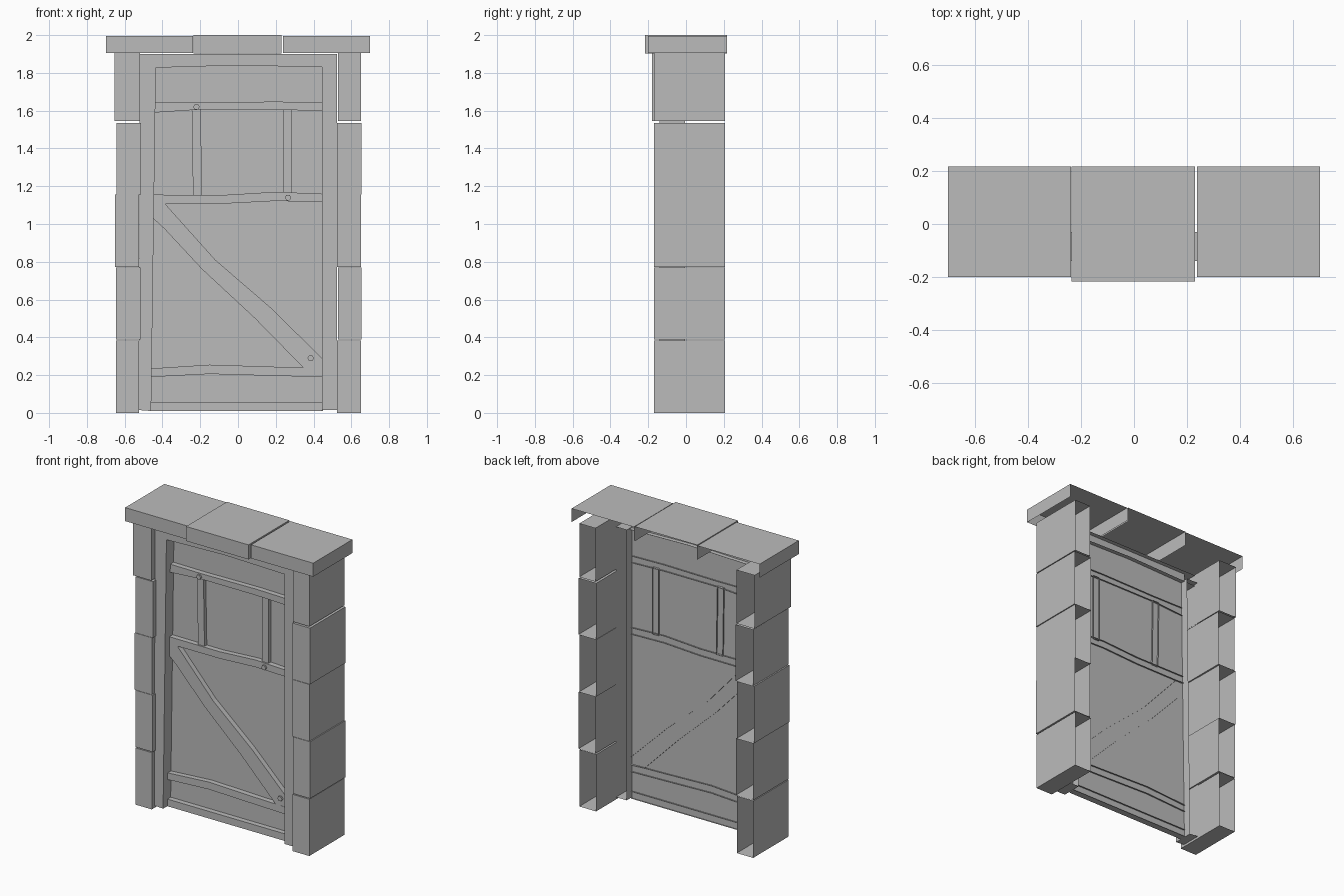
import bpy, math

cube = bpy.data.objects.get("Cube")
if cube:
    bpy.data.objects.remove(cube, do_unlink=True)

grey = bpy.data.materials.new("plain_grey")
grey.use_nodes = True
COLOUR = (0.5, 0.5, 0.5, 1)
grey.diffuse_color = COLOUR
grey.node_tree.nodes["Principled BSDF"].inputs["Base Color"].default_value = COLOUR

BACK = 0.207      # open rear of the stones
PANEL = -0.06     # door boarding
BAR_BACK = -0.05  # rear of the battens
BAR_FRONT = -0.095


def shell(name, outline, front, back, skip=()):
    """Open-backed prism from a counter-clockwise x-z outline; skip lists omitted sides."""
    n = len(outline)
    verts = [(x, y, z) for y in (front, back) for x, z in outline]
    faces = [tuple(range(n))]
    for i in range(n):
        j = (i + 1) % n
        if i not in skip:
            faces.append((j, i, i + n, j + n))
    mesh = bpy.data.meshes.new(name)
    mesh.from_pydata(verts, [], faces)
    mesh.materials.append(grey)
    obj = bpy.data.objects.new(name, mesh)
    bpy.context.collection.objects.link(obj)
    return obj


def rect(x0, x1, z0, z1):
    return [(x0, z0), (x1, z0), (x1, z1), (x0, z1)]


def band(low, high):
    return low + high[::-1]


# Stone pillars: five stacked blocks on each side
joints = [(0, 0.382), (0.388, 0.77), (0.772, 1.155), (1.157, 1.535), (1.545, 1.905)]
left_x = [(0.525, 0.65), (0.53, 0.655), (0.525, 0.65), (0.525, 0.655), (0.53, 0.65)]
right_x = [(-0.645, -0.523), (-0.645, -0.516), (-0.65, -0.523), (-0.643, -0.514), (-0.655, -0.52)]
for side, spans in (("left", left_x), ("right", right_x)):
    for i, ((x0, x1), (z0, z1)) in enumerate(zip(spans, joints)):
        top_stone = i == len(joints) - 1
        front = -0.18 if top_stone and side == "right" else -0.17
        shell(f"{side}_pillar_stone_{i + 1}", rect(x0, x1, z0, z1), front, BACK)

# Capping stones, open underneath
for name, x0, x1, z0, z1, front in (
        ("right", -0.7, -0.238, 1.905, 1.996, -0.2),
        ("middle", -0.235, 0.23, 1.902, 2.0, -0.217),
        ("left", 0.237, 0.7, 1.905, 1.996, -0.2)):
    shell(f"{name}_cap_stone", rect(x0, x1, z0, z1), front, 0.217, skip=(0,))

# Door frame
shell("right_frame_post", [(-0.525, 0.015), (-0.46, 0.01), (-0.435, 1.835), (-0.52, 1.835)],
      -0.14, -0.005)
shell("left_frame_post", rect(0.445, 0.525, 0.015, 1.835), -0.14, -0.005)
shell("frame_header", band([(-0.52, 1.825), (0, 1.84), (0.525, 1.828)],
                           [(-0.52, 1.9), (0, 1.9), (0.525, 1.9)]), -0.14, -0.03)

# Door boarding
shell("door_panel", rect(-0.46, 0.45, 0.01, 1.9), PANEL, PANEL, skip=range(4))

# Horizontal battens
shell("door_sill", rect(-0.46, 0.445, 0.01, 0.058), BAR_FRONT, BAR_BACK)
shell("lower_batten", band([(-0.46, 0.19), (-0.15, 0.206), (0.2, 0.196), (0.445, 0.19)],
                           [(-0.46, 0.235), (-0.15, 0.255), (0.2, 0.244), (0.445, 0.238)]),
      BAR_FRONT, BAR_BACK)
shell("middle_batten", band([(-0.45, 1.107), (-0.07, 1.108), (0.2, 1.122), (0.445, 1.116)],
                            [(-0.45, 1.155), (-0.07, 1.154), (0.2, 1.17), (0.445, 1.16)]),
      BAR_FRONT, BAR_BACK)
shell("upper_batten", band([(-0.44, 1.59), (-0.2, 1.606), (0.2, 1.606), (0.445, 1.598)],
                           [(-0.44, 1.645), (-0.2, 1.643), (0.2, 1.648), (0.445, 1.643)]),
      BAR_FRONT, BAR_BACK)

# Upright slats of the upper part
shell("right_slat", [(-0.238, 1.15), (-0.19, 1.15), (-0.198, 1.61), (-0.245, 1.61)], -0.085, BAR_BACK)
shell("left_slat", rect(0.24, 0.286, 1.16, 1.61), -0.085, BAR_BACK)

# Diagonal brace
shell("diagonal_brace", band(
    [(-0.45, 1.03), (-0.39, 0.975), (-0.19, 0.76), (0.09, 0.5), (0.345, 0.24), (0.445, 0.235)],
    [(-0.45, 1.11), (-0.386, 1.107), (-0.12, 0.81), (0.17, 0.56), (0.445, 0.29)]),
    -0.094, BAR_BACK)

# Hexagonal nail heads
for i, (x, z) in enumerate([(-0.22, 1.62), (0.265, 1.14), (0.385, 0.29)]):
    ring = [(x + 0.017 * math.cos(a * math.pi / 3), z + 0.017 * math.sin(a * math.pi / 3))
            for a in range(6)]
    shell(f"nail_{i + 1}", ring, -0.107, BAR_FRONT)
